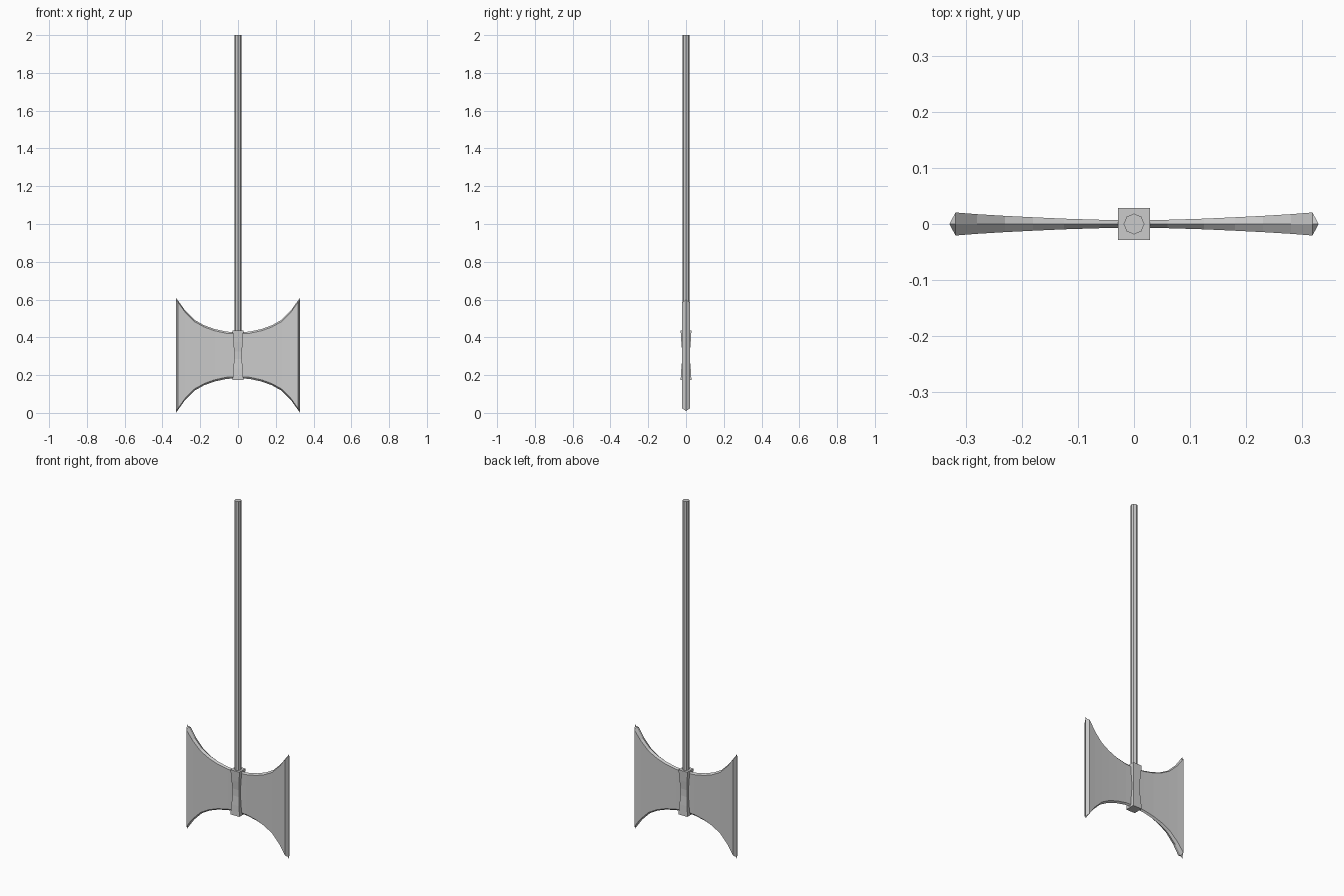
import bpy, bmesh, math

if "Cube" in bpy.data.objects:
    bpy.data.objects.remove(bpy.data.objects["Cube"])

CZ = 0.305  # height of the axe head centre


def loft(name, rings):
    """Skin a list of equal-length closed rings and cap both ends."""
    bm = bmesh.new()
    vr = [[bm.verts.new(p) for p in r] for r in rings]
    n = len(vr[0])
    for a, b in zip(vr, vr[1:]):
        for i in range(n):
            j = (i + 1) % n
            bm.faces.new((a[i], a[j], b[j], b[i]))
    bm.faces.new(vr[0])
    bm.faces.new(vr[-1])
    bmesh.ops.remove_doubles(bm, verts=bm.verts, dist=1e-5)
    bmesh.ops.recalc_face_normals(bm, faces=bm.faces)
    me = bpy.data.meshes.new(name)
    bm.to_mesh(me)
    bm.free()
    ob = bpy.data.objects.new(name, me)
    bpy.context.collection.objects.link(ob)
    return ob


# Handle: slim octagonal pole
def octagon(z, r=0.0185):
    return [(r * math.cos(k * math.pi / 4), r * math.sin(k * math.pi / 4), z)
            for k in range(8)]


loft("handle", [octagon(0.18), octagon(2.0)])

# Socket: square block with a pinched waist
socket = [(0.175, 0.0285), (0.235, 0.025), (0.285, 0.0205),
          (0.325, 0.0205), (0.375, 0.025), (0.435, 0.0285)]
loft("socket", [[(-w, -w, z), (w, -w, z), (w, w, z), (-w, w, z)]
                for z, w in socket])

# Double blade: x, half height, half thickness of each cross-section
half = [(0.06, 0.125, 0.0075), (0.125, 0.139, 0.0095), (0.18, 0.159, 0.012),
        (0.23, 0.187, 0.0145), (0.28, 0.237, 0.0175), (0.318, 0.290, 0.0205)]
EDGE_X, EDGE_H = 0.329, 0.305


def section(x, h, t):
    s = h - 0.009   # shoulder below the ridge
    return [(x, 0, CZ + h), (x, -t, CZ + s), (x, -t, CZ - s),
            (x, 0, CZ - h), (x, t, CZ - s), (x, t, CZ + s)]


def sharp_edge(x):
    top, bot = (x, 0, CZ + EDGE_H), (x, 0, CZ - EDGE_H)
    up, low = (x, 0, CZ + EDGE_H - 0.01), (x, 0, CZ - EDGE_H + 0.01)
    return [top, up, low, bot, low, up]


def blade():
    left = [section(-x, h, t) for x, h, t in reversed(half)]
    right = [section(x, h, t) for x, h, t in half]
    rings = [sharp_edge(-EDGE_X)] + left + [section(0, 0.122, 0.0065)] + right
    rings.append(sharp_edge(EDGE_X))
    bm = bmesh.new()
    vr = []
    for r in rings:
        known = {}
        vr.append([known.setdefault(p, None) or known.update({p: bm.verts.new(p)})
                   or known[p] for p in r])
    for a, b in zip(vr, vr[1:]):
        for i in range(6):
            j = (i + 1) % 6
            bm.faces.new((a[i], a[j], b[j], b[i]))
    bmesh.ops.recalc_face_normals(bm, faces=bm.faces)
    me = bpy.data.meshes.new("double_blade")
    bm.to_mesh(me)
    bm.free()
    bpy.context.collection.objects.link(bpy.data.objects.new("double_blade", me))


blade()
